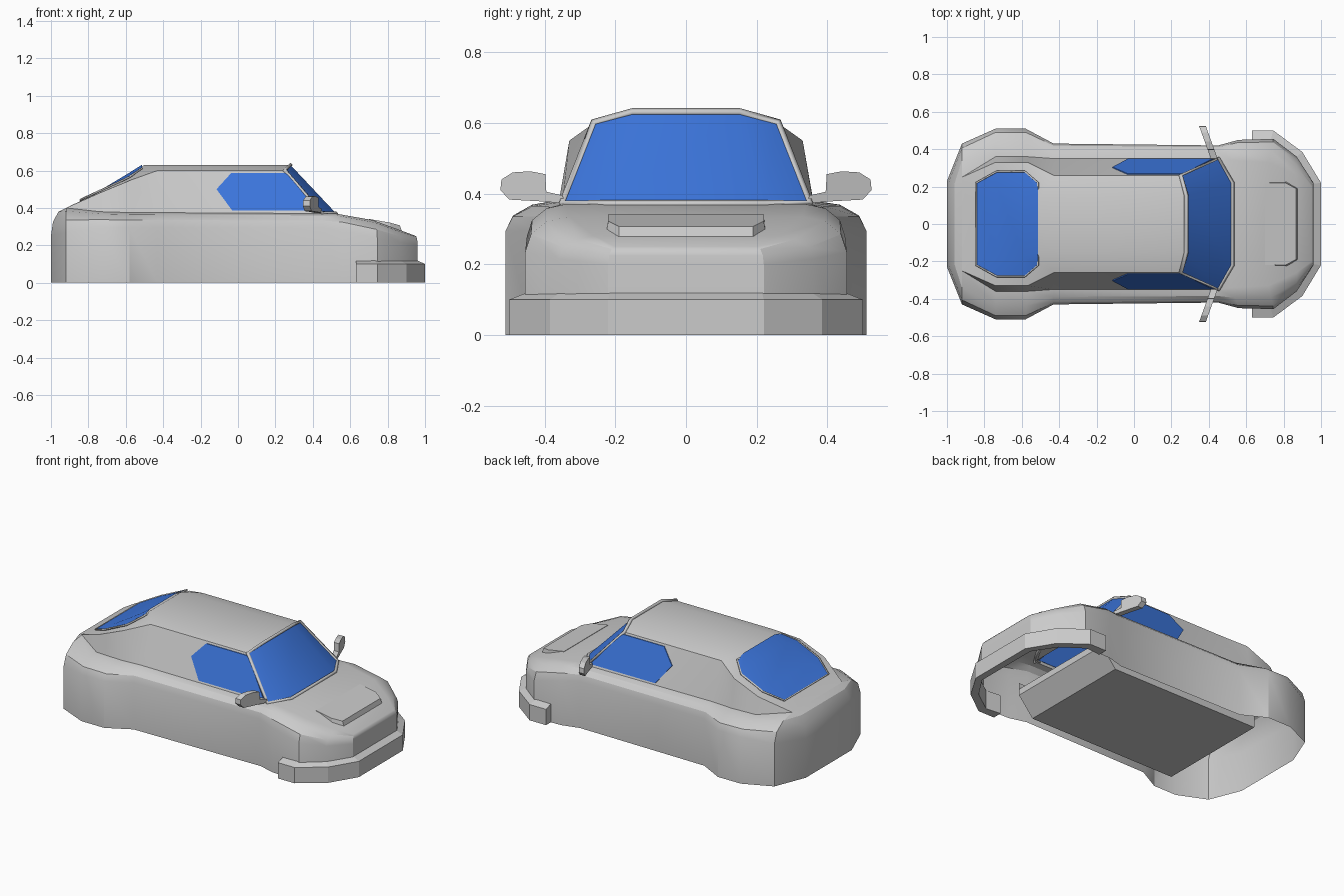
import bpy, bmesh, math
from mathutils import Vector

if "Cube" in bpy.data.objects:
    bpy.data.objects.remove(bpy.data.objects["Cube"])

glass = bpy.data.materials.new("blue_glass")
glass.diffuse_color = (0.045, 0.18, 0.72, 1)
glass.use_nodes = True
glass.node_tree.nodes["Principled BSDF"].inputs["Base Color"].default_value = glass.diffuse_color


def make(name, verts, faces, mat=None, smooth=True):
    mesh = bpy.data.meshes.new(name)
    mesh.from_pydata([tuple(v) for v in verts], [], faces)
    bm = bmesh.new()
    bm.from_mesh(mesh)
    bmesh.ops.remove_doubles(bm, verts=bm.verts, dist=0.0005)
    bmesh.ops.recalc_face_normals(bm, faces=bm.faces)
    bm.to_mesh(mesh)
    bm.free()
    ob = bpy.data.objects.new(name, mesh)
    bpy.context.collection.objects.link(ob)
    if mat:
        mesh.materials.append(mat)
    if smooth:
        bpy.ops.object.select_all(action='DESELECT')
        ob.select_set(True)
        bpy.context.view_layer.objects.active = ob
        bpy.ops.object.shade_smooth_by_angle(angle=math.radians(28))
    return ob


def flip(p):
    return Vector((p[0], -p[1], p[2]))


def loft(name, rows, mat=None, bridge=lambda i: True, caps=()):
    """Skin half-sections (outside to centre), mirrored across y."""
    n = len(rows[0])
    verts = []
    for r in rows:
        verts += list(r) + [flip(p) for p in reversed(r)]
    w = 2 * n
    faces = [(i * w + j, i * w + j + 1, (i + 1) * w + j + 1, (i + 1) * w + j)
             for i in range(len(rows) - 1) for j in range(w - 1)
             if j != n - 1 or bridge(i)]
    for i in caps:
        faces += [(i * w + j, i * w + j + 1, i * w + w - 2 - j, i * w + w - 1 - j)
                  for j in range(n - 1)]
    return make(name, verts, faces, mat)


def prism(name, a, b, mat=None):
    """Solid between two matching polygons."""
    n = len(a)
    faces = [tuple(range(n)), tuple(range(n, 2 * n))]
    faces += [(i, (i + 1) % n, (i + 1) % n + n, i + n) for i in range(n)]
    return make(name, list(a) + list(b), faces, mat, smooth=False)


def tube(name, pts, r, cyclic=True):
    cu = bpy.data.curves.new(name, 'CURVE')
    cu.dimensions = '3D'
    cu.bevel_depth = r
    cu.bevel_resolution = 0
    sp = cu.splines.new('POLY')
    sp.points.add(len(pts) - 1)
    for q, p in zip(sp.points, pts):
        q.co = (*p, 1)
    sp.use_cyclic_u = cyclic
    ob = bpy.data.objects.new(name, cu)
    bpy.context.collection.objects.link(ob)


# Lower body: wall outline (x, y, wall top z) and shoulder line
wall = [(-1, .23, .25), (-.92, .43, .27), (-.74, .51, .295), (-.58, .51, .295),
        (-.43, .43, .295), (.45, .42, .295), (.56, .45, .28), (.745, .455, .235),
        (.87, .36, .215), (.96, .22, .20)]
shoulder = [(-.92, .20, .40), (-.92, .25, .40), (-.74, .36, .38), (-.57, .36, .375),
            (-.43, .35, .375), (.45, .35, .37), (.52, .34, .37), (.72, .33, .335),
            (.87, .26, .28), (.95, .20, .25)]
rows = []
for b, d in zip(wall, shoulder):
    row = [Vector((b[0], b[1], 0))]
    for k in range(4):
        t = math.radians(30 * k)
        c, s = 1 - math.cos(t), math.sin(t)
        row.append(Vector((b[0] + (d[0] - b[0]) * c, b[1] + (d[1] - b[1]) * c,
                           b[2] + (d[2] - b[2]) * s)))
    rows.append(row)
loft("lower_body", rows, bridge=lambda i: i >= 5, caps=(0, len(rows) - 1))

# Cabin: shoulder, roof edge and roof crown lines
edge = [(-.92, .25, .40), (-.74, .33, .48), (-.57, .33, .55), (-.43, .26, .60), (.25, .26, .60)]
crown = [(-.92, .20, .40), (-.74, .20, .485), (-.57, .18, .585), (-.50, .15, .63), (.28, .15, .63)]
cabin = [[Vector(p) for p in r] for r in zip(shoulder[1:6], edge, crown)]
loft("cabin", cabin)

# Windshield and its frame
base, corner = Vector((.525, .22, .37)), Vector(shoulder[5])
e, c = Vector(edge[-1]), Vector(crown[-1])
loft("windshield", [[e, c], [corner, base]], glass)
half = [base, corner, e, c]
tube("windshield_frame", half + [flip(p) for p in reversed(half)], .012)

# Rear window, just above the sloping tail
rear = [((-.84, .22, .436), (-.84, .20, .437)), ((-.73, .28, .487), (-.73, .20, .490)),
        ((-.58, .28, .557), (-.58, .18, .580)), ((-.51, .22, .605), (-.51, .15, .624))]
rear = [[Vector(p) + Vector((-.003, 0, .007)) for p in r] for r in rear]
loft("rear_window", rear, glass)
half = [r[0] for r in rear]
tube("rear_window_frame", half + [flip(p) for p in reversed(half)], .006)

# Side windows and mirrors on both sides
pane = [(-.115, .50), (-.035, .588), (.25, .588), (.275, .57), (.425, .385), (-.03, .385)]
head = [(.34, .372), (.41, .378), (.50, .383), (.525, .41), (.522, .44), (.49, .46),
        (.44, .463), (.398, .455), (.395, .405), (.35, .395)]
for side, s in (("left", 1), ("right", -1)):
    def skin(off):
        return [Vector((x, s * (.35 - (z - .375) * .4 + off), z)) for x, z in pane]
    prism(side + "_window", skin(-.004), skin(.005), glass)

    def plate(off):
        return [Vector((.425 - (y - .36) * .36 + off, s * y, z)) for y, z in head]
    prism(side + "_mirror", plate(-.018), plate(.018))

# Front bumper band with a sloped top lip
outer = [(.63, .50), (.745, .50), (.90, .385), (1.0, .22)]
inner = [(.63, .44), (.73, .45), (.865, .355), (.957, .215)]
ring_o = outer + [(x, -y) for x, y in reversed(outer)]
ring_i = inner + [(x, -y) for x, y in reversed(inner)]
verts, faces = [], []
for (xo, yo), (xi, yi) in zip(ring_o, ring_i):
    verts += [(xo, yo, 0), (xo, yo, .10), (xi, yi, .12), (xi, yi, 0)]
for i in range(len(ring_o) - 1):
    for j in range(4):
        k = (j + 1) % 4
        faces.append((4 * i + j, 4 * i + k, 4 * i + 4 + k, 4 * i + 4 + j))
m = 4 * (len(ring_o) - 1)
faces += [(0, 1, 2, 3), (m, m + 1, m + 2, m + 3)]
make("front_bumper", verts, faces, smooth=False)

# Raised hood wedge
top = [(.70, .22, .341), (.81, .22, .322), (.865, .19, .307)]
low = [(.70, .22, .330), (.82, .225, .290), (.88, .19, .262)]
full = lambda pts: [Vector(p) for p in pts] + [flip(p) for p in reversed(pts)]
prism("hood_scoop", full(top), full(low))

# Underfloor tray with a sloped nose, open above
tray = [(-.60, .25), (-.59, .002), (.45, .002), (.55, .12), (.55, .16)]
loft("underfloor", [[Vector((x, .37, max(z, .20))), Vector((x, .37, z))] for x, z in tray])
